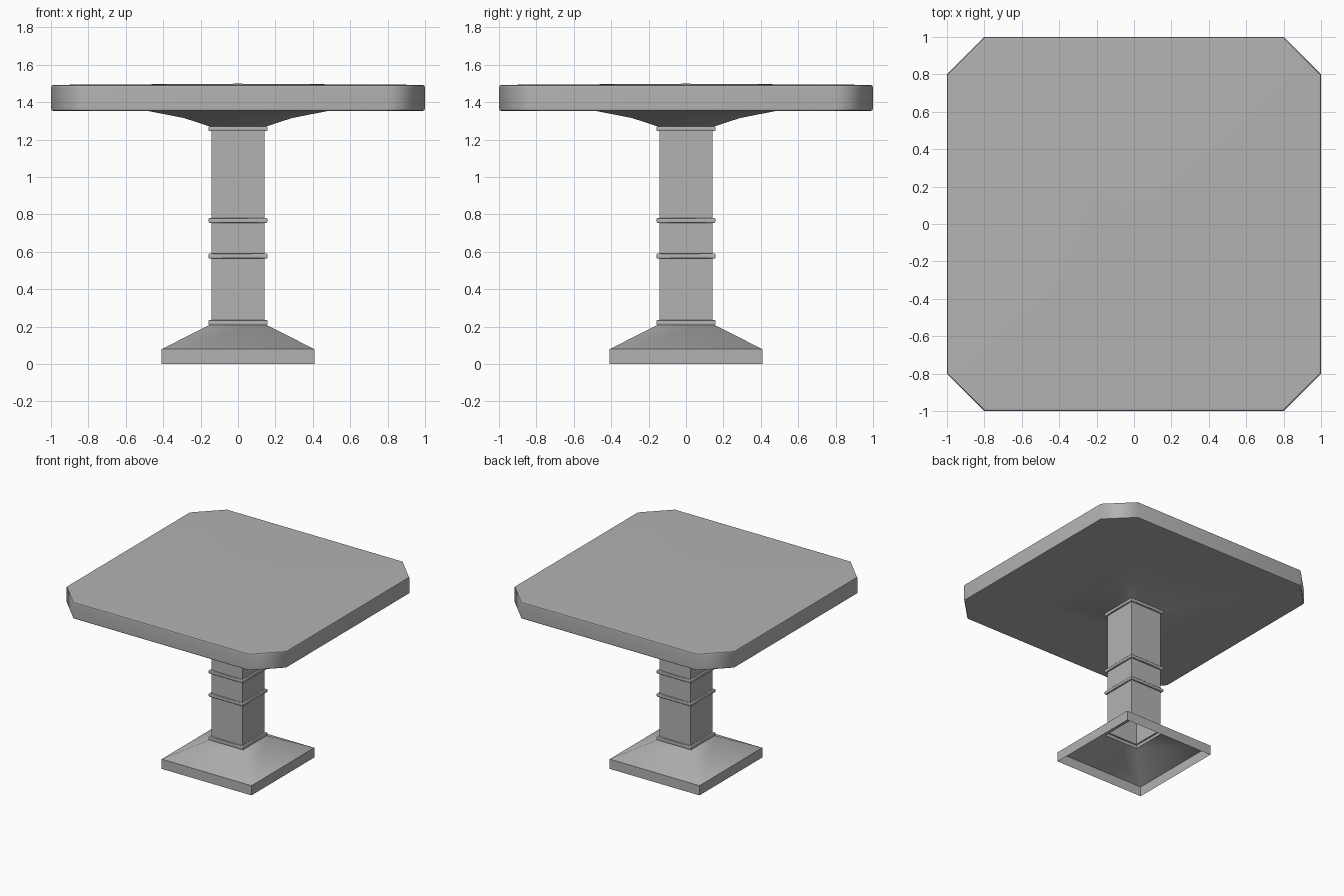
import bpy, bmesh, math

if "Cube" in bpy.data.objects:
    bpy.data.objects.remove(bpy.data.objects["Cube"])

grey = bpy.data.materials.new("mid_grey")
grey.diffuse_color = (0.45, 0.45, 0.45, 1)
grey.use_nodes = True
grey.node_tree.nodes["Principled BSDF"].inputs["Base Color"].default_value = grey.diffuse_color


def ring_points(h, c, z):
    """Square of half width h with its corners cut by c."""
    a = h - c
    return [(h, -a, z), (h, a, z), (a, h, z), (-a, h, z),
            (-h, a, z), (-h, -a, z), (-a, -h, z), (a, -h, z)]


def loft(name, rings, apex=None):
    """Skin a stack of (half width, corner cut, z) rings; optional closing apex."""
    bm = bmesh.new()
    loops = [[bm.verts.new(p) for p in ring_points(*r)] for r in rings]
    for lo, hi in zip(loops, loops[1:]):
        for i in range(8):
            j = (i + 1) % 8
            bm.faces.new((lo[i], lo[j], hi[j], hi[i]))
    if apex is not None:
        top = bm.verts.new((0, 0, apex))
        for i in range(8):
            bm.faces.new((loops[-1][i], loops[-1][(i + 1) % 8], top))
    bmesh.ops.remove_doubles(bm, verts=bm.verts, dist=1e-5)
    bmesh.ops.dissolve_degenerate(bm, edges=bm.edges, dist=1e-5)
    mesh = bpy.data.meshes.new(name)
    bm.to_mesh(mesh)
    bm.free()
    mesh.materials.append(grey)
    obj = bpy.data.objects.new(name, mesh)
    bpy.context.collection.objects.link(obj)
    bpy.ops.object.select_all(action='DESELECT')
    obj.select_set(True)
    bpy.context.view_layer.objects.active = obj
    bpy.ops.object.shade_smooth_by_angle(angle=math.radians(50))
    weighted = obj.modifiers.new("weighted_normals", 'WEIGHTED_NORMAL')
    weighted.keep_sharp = True
    return obj


# Pedestal: hollow sloped foot and square column with four raised bands
COL, BAND, R = 0.143, 0.157, 0.004
profile = [(0.408, 0), (0.408, 0.08), (0.155, 0.208)]
for z0, z1 in ((0.208, 0.236), (0.565, 0.591), (0.755, 0.781), (1.245, 1.271)):
    if z0 > 0.3:
        profile += [(COL, z0)]
    profile += [(BAND - R, z0), (BAND, z0 + R), (BAND, z1 - R), (BAND - R, z1)]
    if z1 < 1.2:
        profile += [(COL, z1)]
loft("pedestal", [(h, 0, z) for h, z in profile])

# Table top: flared neck, chamfered slab with softened rims, barely domed surface
top_rings = [(BAND - R, 0, 1.271), (0.29, 0, 1.316), (0.48, 0, 1.353)]
for d, z in ((0.015, 1.353), (0.004, 1.357), (0, 1.368),
             (0, 1.478), (0.004, 1.489), (0.015, 1.493)):
    top_rings.append((1 - d, 0.2 - 0.586 * d, z))
loft("table_top", top_rings, apex=1.499)
